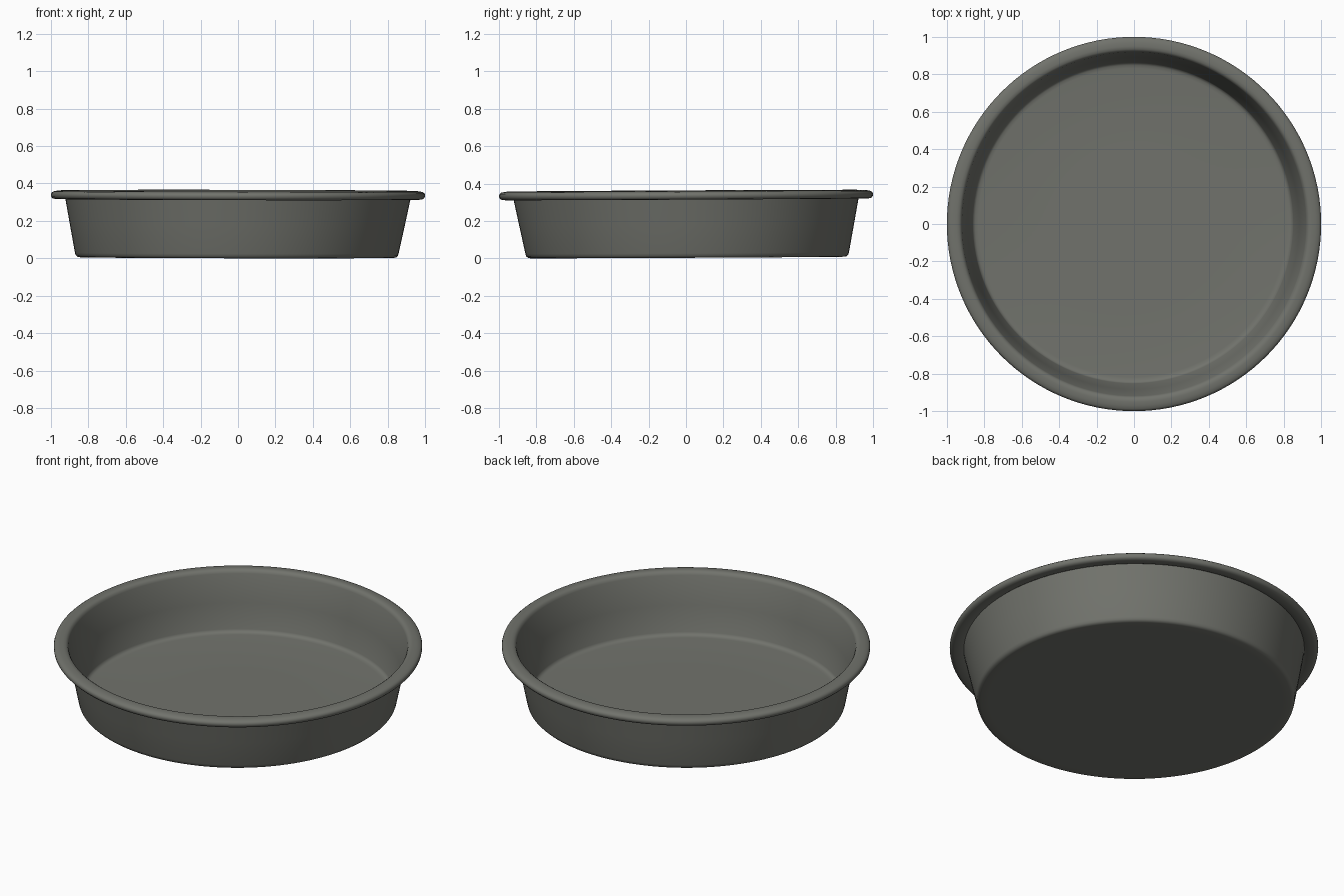
import bpy, bmesh, math

if "Cube" in bpy.data.objects:
    bpy.data.objects.remove(bpy.data.objects["Cube"])

# Dark grey metal
metal = bpy.data.materials.new("dark grey metal")
metal.diffuse_color = (0.165, 0.17, 0.15, 1)
metal.use_nodes = True
metal.node_tree.nodes["Principled BSDF"].inputs["Base Color"].default_value = metal.diffuse_color

# Cross-section (radius, height): underside, outer wall, rolled rim, inner wall, floor
profile = [
    (0.0, 0.006), (0.40, 0.006), (0.80, 0.006), (0.842, 0.006), (0.853, 0.009), (0.861, 0.017),
    (0.865, 0.03), (0.895, 0.18), (0.924, 0.328),
    (0.935, 0.322), (0.955, 0.318), (0.975, 0.317), (0.990, 0.320), (0.998, 0.329),
    (1.0, 0.340), (0.997, 0.350), (0.988, 0.357), (0.970, 0.361), (0.950, 0.363),
    (0.935, 0.361), (0.925, 0.354), (0.919, 0.342),
    (0.887, 0.18), (0.858, 0.034), (0.853, 0.023), (0.842, 0.017), (0.825, 0.015),
    (0.40, 0.015), (0.0, 0.015),
]
SEGMENTS = 128

bm = bmesh.new()
verts = [bm.verts.new((r, 0, z)) for r, z in profile]
edges = [bm.edges.new(pair) for pair in zip(verts, verts[1:])]
bmesh.ops.spin(bm, geom=verts + edges, cent=(0, 0, 0), axis=(0, 0, 1),
               angle=2 * math.pi, steps=SEGMENTS, use_duplicate=False)
bmesh.ops.remove_doubles(bm, verts=bm.verts, dist=0.0005)
bmesh.ops.recalc_face_normals(bm, faces=bm.faces)

# Slightly uneven stance: base sits a touch off-centre and the pan leans a little
for v in bm.verts:
    x, y, z = v.co
    lean = 1 - z / 0.34
    v.co = (x - 0.007 * lean, y + 0.007 * lean, z - 0.002 * x + 0.005 * y)
low = min(v.co.z for v in bm.verts)
for v in bm.verts:
    v.co.z -= low

mesh = bpy.data.meshes.new("round_pan")
bm.to_mesh(mesh)
bm.free()
mesh.materials.append(metal)
pan = bpy.data.objects.new("round_pan", mesh)
bpy.context.collection.objects.link(pan)
bpy.context.view_layer.objects.active = pan
pan.select_set(True)
bpy.ops.object.shade_smooth_by_angle(angle=math.radians(40))
